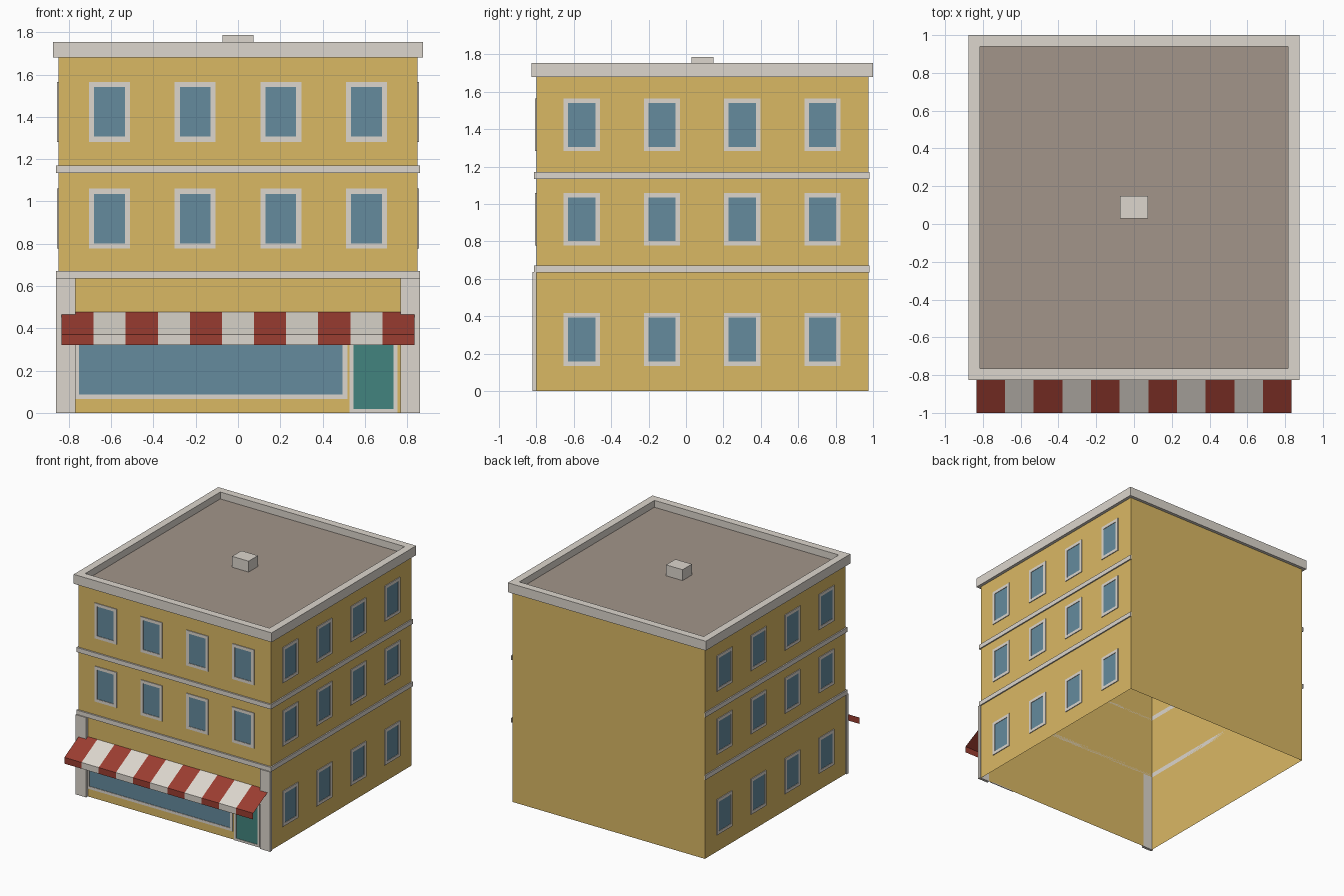
import bpy, bmesh, math
from mathutils import Matrix, Vector

cube = bpy.data.objects.get("Cube")
if cube:
    bpy.data.objects.remove(cube, do_unlink=True)


def material(name, *rgb):
    lin = [((c / 255 + 0.055) / 1.055) ** 2.4 for c in rgb] + [1.0]
    m = bpy.data.materials.new(name)
    m.use_nodes = True
    m.diffuse_color = lin
    m.node_tree.nodes["Principled BSDF"].inputs["Base Color"].default_value = lin
    return m


WALL = material("ochre_wall", 218, 184, 100)
TRIM = material("pale_stone", 220, 214, 205)
ROOF = material("roof_felt", 162, 149, 138)
GLASS = material("blue_glass", 101, 139, 158)
RED = material("awning_red", 155, 61, 49)
DOOR = material("teal_door", 66, 132, 126)

# Building extents
HX, Y0, Y1, ROOF_Z = 0.85, -0.80, 0.975, 1.70


def finish(name, bm, mats):
    me = bpy.data.meshes.new(name)
    bm.to_mesh(me)
    bm.free()
    for m in mats:
        me.materials.append(m)
    ob = bpy.data.objects.new(name, me)
    bpy.context.collection.objects.link(ob)
    return ob


def box(name, lo, hi, mat):
    lo, hi = Vector(lo), Vector(hi)
    bm = bmesh.new()
    bmesh.ops.create_cube(bm, size=1, matrix=Matrix.Translation((lo + hi) / 2)
                          @ Matrix.Diagonal((*(hi - lo), 1)))
    return finish(name, bm, [mat])


def sides(name, lo, hi, mat):
    """A box on the left and its mirror on the right."""
    box("left_" + name, lo, hi, mat)
    box("right_" + name, (-hi[0], *lo[1:]), (-lo[0], *hi[1:]), mat)


def loft(name, loops, mats, cap=False):
    """Bridge four-point loops in order; cap the last with the second material."""
    bm = bmesh.new()
    rows = [[bm.verts.new(p) for p in loop] for loop in loops]
    for a, b in zip(rows, rows[1:]):
        for i in range(4):
            j = (i + 1) % 4
            bm.faces.new((a[i], a[j], b[j], b[i]))
    if cap:
        bm.faces.new(rows[-1]).material_index = 1
    bmesh.ops.remove_doubles(bm, verts=bm.verts, dist=0.0001)
    return finish(name, bm, mats)


def framed_panel(name, w, h, border, fill, loc, angle=0):
    """Raised frame round a flat panel, facing -y before rotation."""
    def rect(inset, y):
        x, z = w / 2 - inset, h / 2 - inset
        return [(-x, y, -z), (x, y, -z), (x, y, z), (-x, y, z)]
    ob = loft(name, [rect(0, 0), rect(0, -0.006), rect(border, -0.006),
                     rect(border, -0.002)], [TRIM, fill], cap=True)
    ob.location = loc
    ob.rotation_euler.z = angle
    return ob


# Walls: open underneath, with the roof as the upward face
bm = bmesh.new()
bmesh.ops.create_cube(bm, size=1, matrix=Matrix.Translation((0, (Y0 + Y1) / 2, ROOF_Z / 2))
                      @ Matrix.Diagonal((2 * HX, Y1 - Y0, ROOF_Z, 1)))
bm.normal_update()
bmesh.ops.delete(bm, geom=[f for f in bm.faces if f.normal.z < -0.5], context='FACES_ONLY')
for f in bm.faces:
    f.material_index = int(f.normal.z > 0.5)
finish("walls_and_roof", bm, [WALL, ROOF])


# Cornice with parapet ring
def ring(d, z):
    x, a, b = HX + d, Y0 - d, Y1 + d
    return [(-x, a, z), (x, a, z), (x, b, z), (-x, b, z)]


LOW, TOP, OUT, IN = 1.68, 1.755, 0.025, -0.035
loft("cornice", [ring(IN, LOW), ring(OUT, LOW), ring(OUT, TOP), ring(IN, TOP), ring(IN, LOW)],
     [TRIM])

# Rooftop vent
box("roof_vent", (-0.073, 0.03, ROOF_Z), (0.073, 0.148, 1.787), TRIM)

# String courses on the front and both sides
for level, z in (("lower", 0.635), ("upper", 1.135)):
    box(level + "_front_band", (-0.86, -0.813, z), (0.86, Y0, z + 0.036), TRIM)
    sides(level + "_side_band", (HX, Y0, z), (0.86, 0.982, z + 0.036), TRIM)

# Corner pilasters beside the shop front
sides("pilaster", (0.768, -0.822, 0), (0.86, Y0, 0.637), TRIM)

# Windows
FLOORS = (0.276, 0.919, 1.424)
for storey, z in enumerate(FLOORS):
    for i in range(4):
        tag = f"window_{storey}_{i}"
        step = i - 1.5
        if storey:
            framed_panel("front_" + tag, 0.194, 0.283, 0.024, GLASS, (step * 0.405, Y0, z))
        for side, s in (("left", 1), ("right", -1)):
            framed_panel(f"{side}_{tag}", 0.194, 0.283, 0.024, GLASS,
                         (s * HX, 0.0865 + step * 0.429, z), s * math.pi / 2)

# Shop window and door
framed_panel("shop_window", 1.29, 0.36, 0.022, GLASS, (-0.128, Y0, 0.245))
framed_panel("shop_door", 0.225, 0.47, 0.018, DOOR, (0.641, Y0, 0.235))
box("door_sill", (0.546, -0.806, 0), (0.736, Y0, 0.008), TRIM)

# Striped awning: thin sloping sheet with a hanging valance
STRIPES, AW = 11, 0.835
profile = [(-1.0, 0.32), (-1.0, 0.37), (Y0, 0.478)]
bm = bmesh.new()
cols = [[bm.verts.new((-AW + 2 * AW * i / STRIPES, y, z)) for y, z in profile]
        for i in range(STRIPES + 1)]
for i, (a, b) in enumerate(zip(cols, cols[1:])):
    for k in range(len(profile) - 1):
        bm.faces.new((a[k], b[k], b[k + 1], a[k + 1])).material_index = i % 2
finish("awning", bm, [RED, TRIM])
